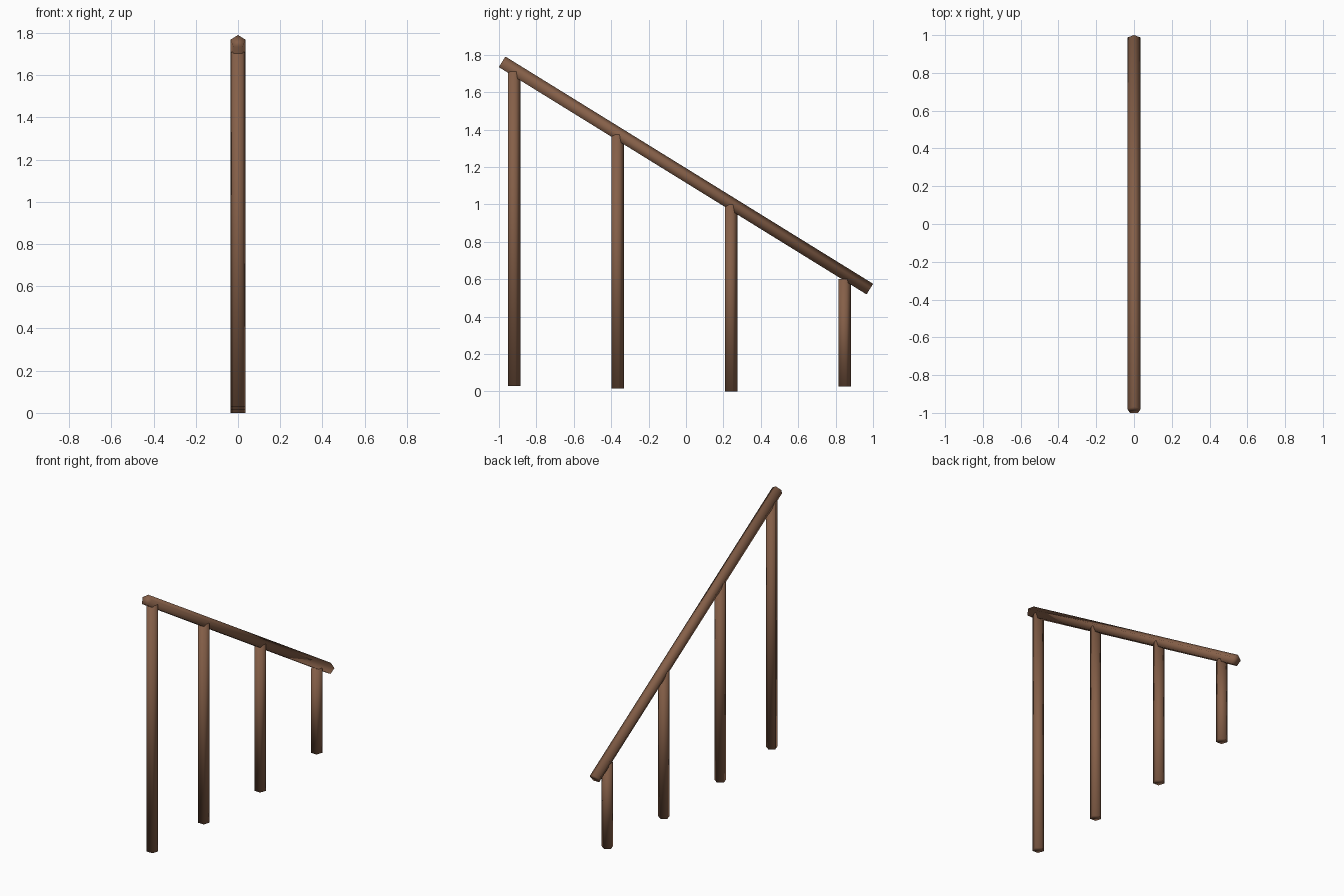
import bpy
import math
from mathutils import Vector

if "Cube" in bpy.data.objects:
    bpy.data.objects.remove(bpy.data.objects["Cube"])

R = 0.0368   # radius of every five-sided pole

wood = bpy.data.materials.new("brown wood")
wood.diffuse_color = (0.235, 0.115, 0.065, 1.0)
wood.use_nodes = True
wood.node_tree.nodes["Principled BSDF"].inputs["Base Color"].default_value = wood.diffuse_color


def pole(name, start, end):
    """Smooth-shaded five-sided pole between two points in the x = 0 plane."""
    a, b = Vector(start), Vector(end)
    d = b - a
    tilt = math.atan2(-d.y, d.z)
    bpy.ops.mesh.primitive_cylinder_add(
        vertices=5, radius=R, depth=d.length,
        location=(a + b) / 2, rotation=(tilt, 0, 0))
    ob = bpy.context.object
    ob.name = name
    ob.data.materials.append(wood)
    bpy.ops.object.shade_smooth()
    return ob


# Sloping handrail
pole("handrail", (0, 0.981, 0.544), (0, -0.985, 1.759))

# Upright posts: y position, bottom, top
posts = [(-0.922, 0.03, 1.71), (-0.369, 0.015, 1.373),
         (0.2385, 0.0, 0.998), (0.8455, 0.027, 0.60)]
for i, (y, bottom, top) in enumerate(posts, 1):
    pole(f"post_{i}", (0, y, bottom), (0, y, top))
